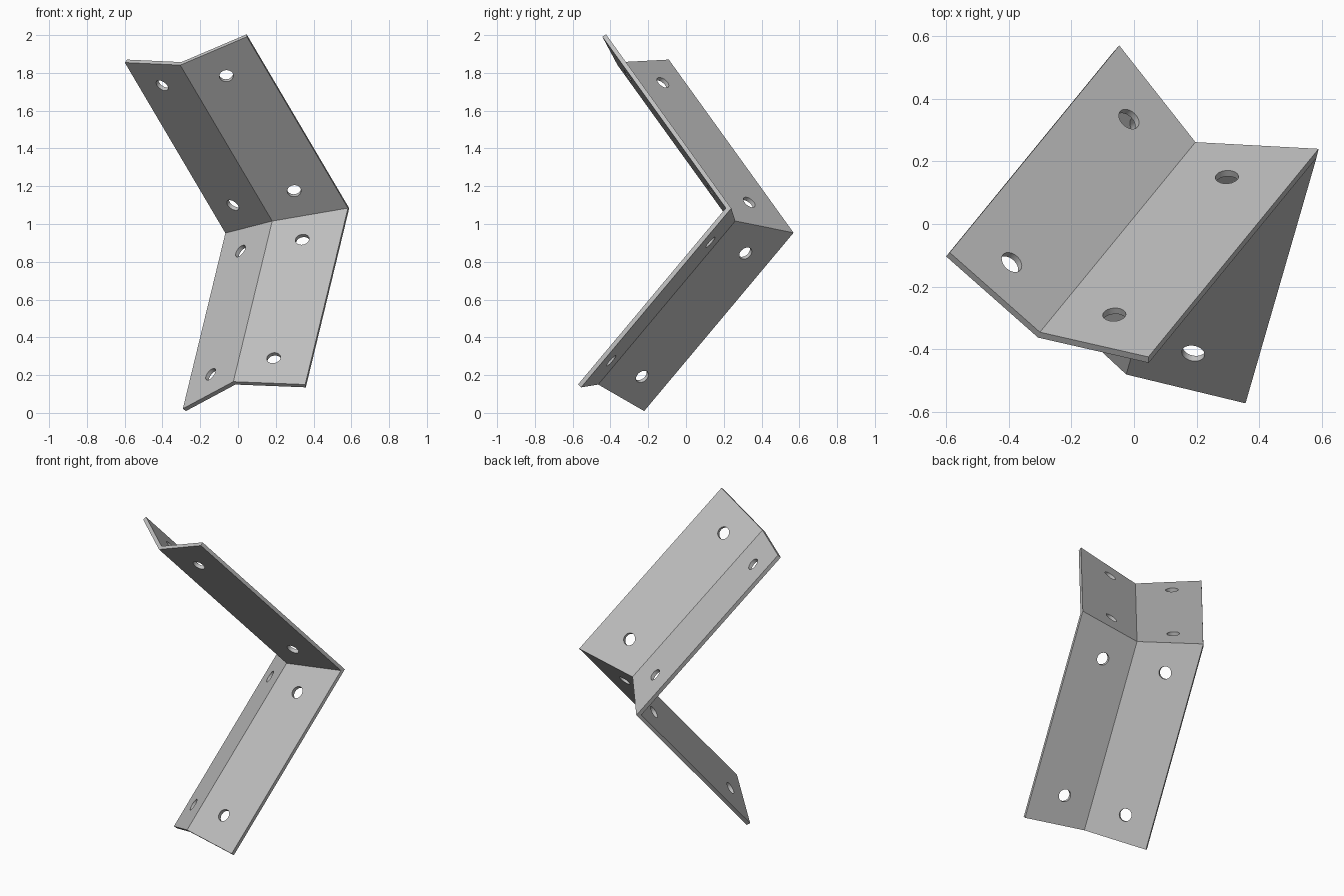
import bpy, bmesh, math
from mathutils import Vector, Matrix

cube = bpy.data.objects.get("Cube")
if cube:
    bpy.data.objects.remove(cube, do_unlink=True)

THICK, LEG, HOLE_R = 0.023, 0.384, 0.037

# Frame of the upper arm: fold line, its two wings, and the elbow point
elbow = Vector((0.196, 0.261, 1.016))
fold_top = Vector((-0.300, -0.345, 1.857))
along = (elbow - fold_top).normalized()


def square_to_fold(v):
    v = Vector(v)
    return (v - along * v.dot(along)).normalized()


wing_left = square_to_fold((0.345, -0.076, 0.143))
wing_right = square_to_fold((-0.288, 0.256, 0.012))
normal_left = wing_left.cross(along).normalized()
normal_right = along.cross(wing_right).normalized()
bisector = (normal_left + normal_right).normalized()

# The lower arm is the upper arm mirrored in the mitre plane
mitre = Vector((0.165, -0.069, -0.984)).normalized()
mirror = (Matrix.Translation(elbow) @ Matrix.Scale(-1, 4, mitre)
          @ Matrix.Translation(-elbow))

# Folded strip cross-section at the top end
left_tip = fold_top + wing_left * LEG
right_tip = fold_top + wing_right * LEG
ridge = fold_top - bisector * (THICK / bisector.dot(normal_left))
section = [right_tip, fold_top, left_tip,
           left_tip - normal_left * THICK, ridge,
           right_tip - normal_right * THICK]


def to_mitre(p):
    return p + along * ((elbow - p).dot(mitre) / along.dot(mitre))


def make_object(name, bm):
    bmesh.ops.recalc_face_normals(bm, faces=bm.faces)
    mesh = bpy.data.meshes.new(name)
    bm.to_mesh(mesh)
    bm.free()
    obj = bpy.data.objects.new(name, mesh)
    bpy.context.collection.objects.link(obj)
    return obj


# Bracket body: section swept from the top end, through the elbow, to the bottom
bm = bmesh.new()
rings = [[bm.verts.new(p) for p in ring] for ring in (
    section, [to_mitre(p) for p in section], [mirror @ p for p in section])]
n = len(section)
for a, b in zip(rings, rings[1:]):
    for i in range(n):
        j = (i + 1) % n
        bm.faces.new((a[i], a[j], b[j], b[i]))
for ring in (rings[0], rings[-1]):
    bm.faces.new((ring[0], ring[1], ring[4], ring[5]))
    bm.faces.new((ring[1], ring[2], ring[3], ring[4]))
bracket = make_object("angle_bracket", bm)

# Bolt holes: two per wing on each arm
bm = bmesh.new()
for wing, normal, offset, stations in (
        (wing_left, normal_left, 0.179, (0.176, 1.008)),
        (wing_right, normal_right, 0.211, (0.158, 1.024))):
    turn = normal.to_track_quat('Z', 'Y').to_matrix().to_4x4()
    for s in stations:
        centre = fold_top + wing * offset + along * s - normal * THICK / 2
        place = Matrix.Translation(centre) @ turn
        for m in (place, mirror @ place):
            bmesh.ops.create_cone(bm, cap_ends=True, segments=32,
                                  radius1=HOLE_R, radius2=HOLE_R,
                                  depth=THICK * 4, matrix=m)
cutter = make_object("hole_cutter", bm)
cutter.hide_render = True

# Cut the holes, then drop the cutter
cut = bracket.modifiers.new("bolt_holes", 'BOOLEAN')
cut.operation = 'DIFFERENCE'
cut.solver = 'EXACT'
cut.object = cutter
bpy.ops.object.select_all(action='DESELECT')
bracket.select_set(True)
bpy.context.view_layer.objects.active = bracket
bpy.ops.object.modifier_apply(modifier=cut.name)
bpy.data.objects.remove(cutter, do_unlink=True)

# Plain grey metal
grey = bpy.data.materials.new("light_grey_metal")
grey.use_nodes = True
colour = (0.53, 0.53, 0.53, 1)
grey.diffuse_color = colour
grey.node_tree.nodes["Principled BSDF"].inputs["Base Color"].default_value = colour
bracket.data.materials.clear()
bracket.data.materials.append(grey)
bpy.ops.object.shade_smooth_by_angle(angle=math.radians(25))
